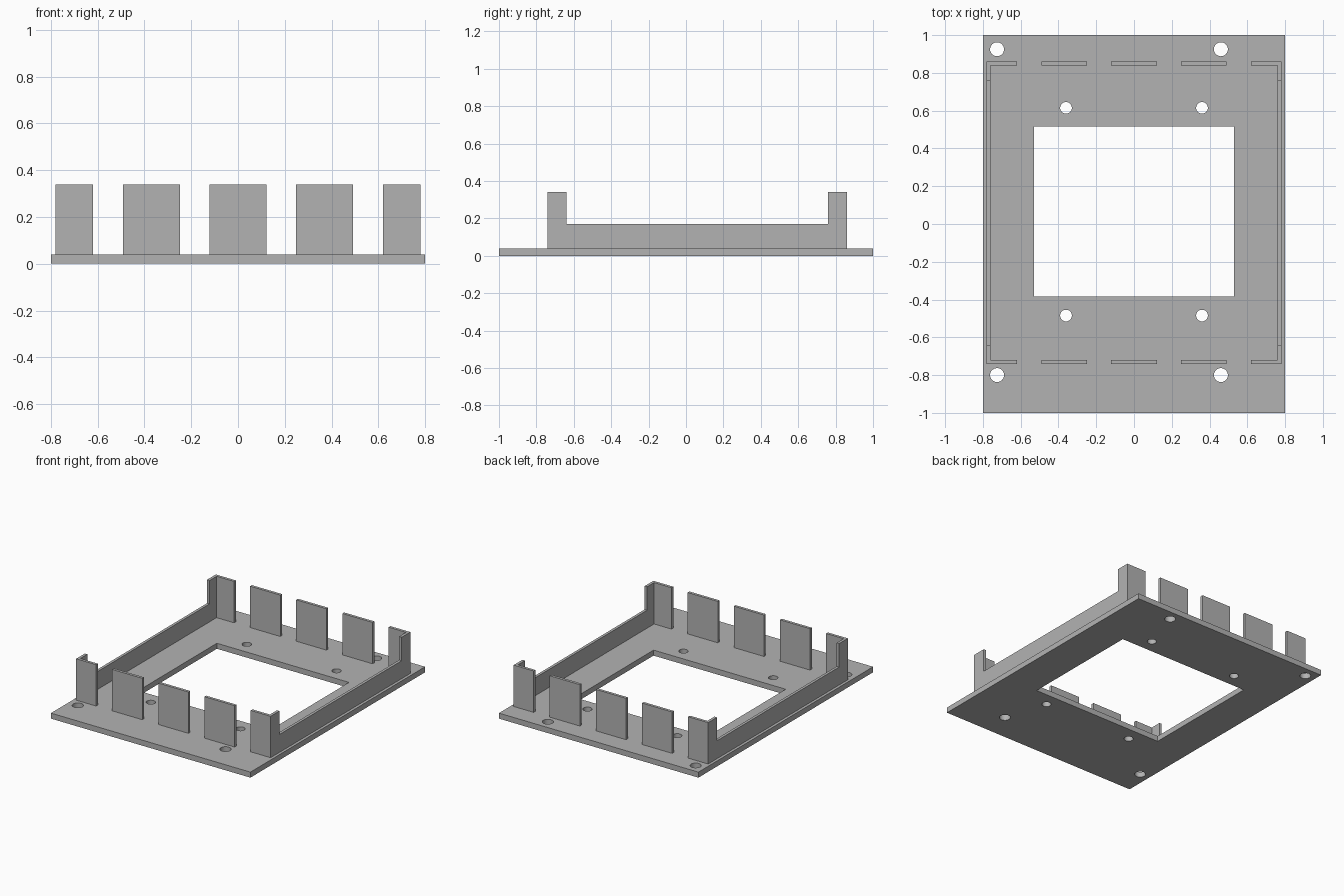
import bpy
import bmesh
from mathutils import Matrix, Vector

cube = bpy.data.objects.get("Cube")
if cube:
    bpy.data.objects.remove(cube, do_unlink=True)

grey = bpy.data.materials.new("mid_grey")
grey.use_nodes = True
grey.diffuse_color = (0.45, 0.45, 0.45, 1)
grey.node_tree.nodes["Principled BSDF"].inputs["Base Color"].default_value = (0.45, 0.45, 0.45, 1)

BASE_TOP, RAIL_TOP, TAB_TOP = 0.04, 0.17, 0.34
FRONT, BACK, SIDE, WALL = -0.74, 0.86, 0.78, 0.02


def add_box(bm, low, high):
    low, high = Vector(low), Vector(high)
    place = Matrix.Translation((low + high) / 2) @ Matrix.Diagonal((*(high - low), 1))
    bmesh.ops.create_cube(bm, size=1, matrix=place)


def add_peg(bm, x, y, radius):
    bmesh.ops.create_cone(bm, cap_ends=True, segments=32, radius1=radius, radius2=radius,
                          depth=0.2, matrix=Matrix.Translation((x, y, 0)))


def finish(bm, name):
    bmesh.ops.recalc_face_normals(bm, faces=bm.faces)
    mesh = bpy.data.meshes.new(name)
    bm.to_mesh(mesh)
    bm.free()
    mesh.materials.append(grey)
    obj = bpy.data.objects.new(name, mesh)
    bpy.context.collection.objects.link(obj)
    return obj


def cut(target, cutter):
    mod = target.modifiers.new("cut", "BOOLEAN")
    mod.operation, mod.solver, mod.object = "DIFFERENCE", "EXACT", cutter
    cutter.hide_render = True
    bpy.ops.object.select_all(action="DESELECT")
    bpy.context.view_layer.objects.active = target
    target.select_set(True)
    bpy.ops.object.modifier_apply(modifier=mod.name)
    bpy.data.objects.remove(cutter, do_unlink=True)
    bpy.ops.object.shade_smooth_by_angle()


# Base plate with window, mounting holes and inner screw holes
bm = bmesh.new()
add_box(bm, (-0.8, -1, 0), (0.8, 1, BASE_TOP))
base_plate = finish(bm, "base_plate")

bm = bmesh.new()
add_box(bm, (-0.53, -0.385, -0.1), (0.53, 0.515, 0.1))
for y in (-0.8, 0.925):
    for x in (-0.725, 0.46):
        add_peg(bm, x, y, 0.037)
for y in (-0.485, 0.615):
    for x in (-0.36, 0.36):
        add_peg(bm, x, y, 0.031)
cut(base_plate, finish(bm, "hole_cutter"))

# Side rails: C-shaped footprint, lowered between the corner posts
for name, s in (("left_rail", 1), ("right_rail", -1)):
    tab, inner = 0.62, SIDE - WALL
    outline = [(tab, FRONT), (SIDE, FRONT), (SIDE, BACK), (tab, BACK),
               (tab, BACK - WALL), (inner, BACK - WALL),
               (inner, FRONT + WALL), (tab, FRONT + WALL)]
    bm = bmesh.new()
    face = bm.faces.new([bm.verts.new((s * x, y, BASE_TOP)) for x, y in outline])
    top = bmesh.ops.extrude_face_region(bm, geom=[face])["geom"]
    bmesh.ops.translate(bm, vec=(0, 0, TAB_TOP - BASE_TOP),
                        verts=[v for v in top if isinstance(v, bmesh.types.BMVert)])
    rail = finish(bm, name)
    bm = bmesh.new()
    add_box(bm, (-1, FRONT + 0.1, RAIL_TOP), (1, BACK - 0.1, 1))
    cut(rail, finish(bm, "rail_cutter"))

# Upright tabs along the front and back
for row, y in (("front", FRONT), ("back", BACK - WALL)):
    for place, x in (("right", -0.37), ("middle", 0), ("left", 0.37)):
        bm = bmesh.new()
        add_box(bm, (x - 0.121, y, BASE_TOP), (x + 0.121, y + WALL, TAB_TOP))
        finish(bm, f"{row}_{place}_tab")
